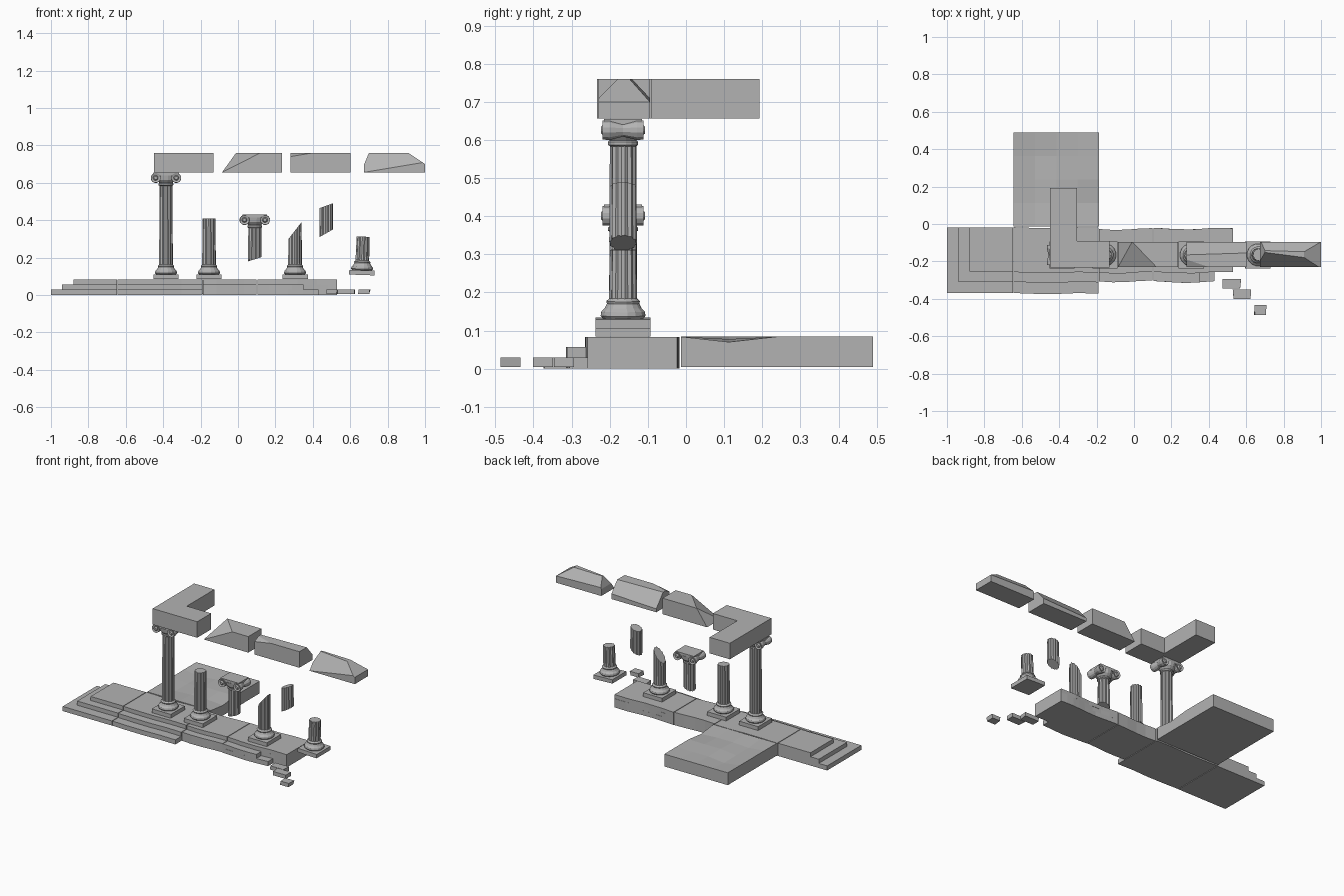
import bpy, bmesh, math, random
from mathutils import Vector, Matrix

random.seed(4)
cube = bpy.data.objects.get("Cube")
if cube:
    bpy.data.objects.remove(cube, do_unlink=True)

stone = bpy.data.materials.new("grey_stone")
stone.use_nodes = True
stone.diffuse_color = (0.45, 0.45, 0.45, 1)
stone.node_tree.nodes["Principled BSDF"].inputs["Base Color"].default_value = stone.diffuse_color


def finish(bm, name, location=(0, 0, 0), tilt=0):
    bmesh.ops.recalc_face_normals(bm, faces=bm.faces)
    mesh = bpy.data.meshes.new(name)
    bm.to_mesh(mesh)
    bm.free()
    mesh.materials.append(stone)
    obj = bpy.data.objects.new(name, mesh)
    obj.location = location
    obj.rotation_euler.y = tilt
    bpy.context.collection.objects.link(obj)
    return obj


def add_box(bm, xs, ys, zs):
    low, high = (Vector(c) for c in zip(xs, ys, zs))
    mat = Matrix.Translation((low + high) / 2) @ Matrix.Diagonal((high - low).to_4d())
    return bmesh.ops.create_cube(bm, size=1, matrix=mat)["verts"]


def loft(bm, rings, sides, groove=1.0, matrix=Matrix()):
    """Stack (height, radius) rings; groove scales every second corner."""
    loops = []
    for z, r in rings:
        loop = []
        for i in range(sides):
            a = math.tau * (i + 0.5) / sides
            k = r * (groove if i % 2 else 1)
            loop.append(bm.verts.new(matrix @ Vector((k * math.cos(a), k * math.sin(a), z))))
        loops.append(loop)
    for a, b in zip(loops, loops[1:]):
        for i in range(sides):
            j = (i + 1) % sides
            bm.faces.new((a[i], a[j], b[j], b[i]))
    bm.faces.new(loops[0][::-1])
    bm.faces.new(loops[-1])


def chop(bm, points, keep):
    """Cut along the plane of three points, keeping the side holding keep."""
    a, b, c = map(Vector, points)
    n = (b - a).cross(c - a).normalized()
    if n.dot(Vector(keep) - a) > 0:
        n.negate()
    bmesh.ops.bisect_plane(bm, geom=bm.verts[:] + bm.edges[:] + bm.faces[:],
                           dist=1e-5, plane_co=a, plane_no=n, clear_outer=True)
    bmesh.ops.holes_fill(bm, edges=bm.edges[:], sides=0)


# Stepped platform, one object per paved section
def steps(name, layers, wear=0):
    bm = bmesh.new()
    for xs, ys, zs in layers:
        add_box(bm, xs, ys, zs)
    if wear:
        along = [e for e in bm.edges if abs(e.verts[0].co.x - e.verts[1].co.x) > 0.1]
        bmesh.ops.subdivide_edges(bm, edges=along, cuts=3)
        for v in bm.verts:
            v.co.y += wear * math.sin(v.co.x * 17)
    return finish(bm, name)


LOW, MID, TOP = (0, 0.03), (0.03, 0.057), (0.057, 0.083)
steps("platform_corner", [
    ((-1, -0.647), (-0.37, -0.02), LOW),
    ((-0.94, -0.647), (-0.307, -0.02), MID),
    ((-0.88, -0.647), (-0.255, -0.02), TOP)])
steps("platform_front", [
    ((-0.643, -0.19), (-0.372, -0.02), LOW),
    ((-0.643, -0.19), (-0.312, -0.02), MID),
    ((-0.643, -0.19), (-0.26, -0.02), TOP)], 0.003)
steps("platform_middle", [
    ((-0.186, 0.1), (-0.307, -0.027), (0, 0.057)),
    ((-0.186, 0.1), (-0.26, -0.027), TOP)], 0.005)
steps("platform_broken_end", [
    ((0.104, 0.43), (-0.31, -0.025), LOW),
    ((0.104, 0.35), (-0.31, -0.025), MID),
    ((0.35, 0.53), (-0.26, -0.025), (0, 0.057)),
    ((0.104, 0.53), (-0.26, -0.025), TOP)], 0.005)

# Sunken paving slab behind the platform
bm = bmesh.new()
add_box(bm, (-0.643, -0.187), (-0.013, 0.49), (0.004, 0.084))
bmesh.ops.subdivide_edges(bm, edges=bm.edges[:], cuts=3, use_grid_fill=True)
for v in bm.verts:
    inner = abs(v.co.x + 0.415) < 0.2 and 0.02 < v.co.y < 0.45
    if v.co.z > 0.08 and inner:
        v.co.z -= random.uniform(0, 0.016)
    elif v.co.z > 0.08 and v.co.x > -0.2 and 0.05 < v.co.y < 0.2:
        v.co.z -= 0.014
finish(bm, "rear_slab")

# Fallen rubble blocks
for i, (x, y, w) in enumerate([(0.522, -0.32, 0.095), (0.576, -0.375, 0.092), (0.675, -0.46, 0.06)]):
    bm = bmesh.new()
    for v in add_box(bm, (x - w / 2, x + w / 2), (y - 0.026, y + 0.026), (0.005, 0.03)):
        v.co.x += random.uniform(-0.004, 0.004)
    finish(bm, f"rubble_block_{i + 1}")


# Columns, built from their own foot upward
def add_foot(bm):
    add_box(bm, (-0.068, 0.068), (-0.072, 0.072), (0, 0.025))
    loft(bm, [(0.025, 0.054), (0.032, 0.06), (0.043, 0.058), (0.052, 0.049),
              (0.064, 0.043), (0.07, 0.045), (0.078, 0.036)], 16)


def add_shaft(bm, bottom, top):
    loft(bm, [(bottom, 0.037), (top, 0.035)], 24, 0.88)


def add_capital(bm):
    loft(bm, [(0.498, 0.034), (0.502, 0.04), (0.51, 0.04), (0.514, 0.036),
              (0.53, 0.05), (0.555, 0.054)], 16)
    add_box(bm, (-0.066, 0.066), (-0.05, 0.05), (0.553, 0.57))
    for side in (-1, 1):
        turn = Matrix.Translation((side * 0.055, 0, 0.541)) @ Matrix.Rotation(math.pi / 2, 4, 'X')
        loft(bm, [(-0.058, 0.009), (-0.055, 0.012), (-0.05, 0.014), (-0.054, 0.026),
                  (-0.036, 0.027), (0, 0.018), (0.036, 0.027), (0.054, 0.026),
                  (0.05, 0.014), (0.055, 0.012), (0.058, 0.009)], 12, 1, turn)


def column(name, x, z, shaft, foot=True, capital=False, cuts=(), tilt=0):
    bm = bmesh.new()
    add_shaft(bm, *shaft)
    middle = (0, 0, sum(shaft) / 2)
    for c in cuts:
        chop(bm, c, middle)
    if foot:
        add_foot(bm)
    if capital:
        add_capital(bm)
    finish(bm, name, (x, -0.165, z), tilt)


def slope(left, right, lean=0.0):
    """Three points of a sloping break across a shaft."""
    r = 0.035
    return ((-r, -r, left), (r, -r, right), (-r, r, left + lean))


column("whole_column", -0.385, 0.085, (0.07, 0.51), capital=True)
column("cut_column", -0.155, 0.085, (0.07, 0.325))
column("hanging_capital", 0.09, -0.14, (0.3, 0.51), foot=False, capital=True,
       cuts=[slope(0.32, 0.342)])
column("jagged_column", 0.305, 0.085, (0.07, 0.4), cuts=[slope(0.215, 0.305)])
column("shaft_fragment", 0.472, 0.3, (0, 0.22), foot=False,
       cuts=[slope(0.01, 0.05), slope(0.165, 0.19)])
column("short_column", 0.662, 0.107, (0.07, 0.205), tilt=math.radians(2))

# Corner lintel, an extruded L outline
bm = bmesh.new()
outline = [(-0.45, -0.233), (-0.13, -0.233), (-0.13, -0.09), (-0.305, -0.09),
           (-0.305, 0.193), (-0.45, 0.193)]
face = bm.faces.new([bm.verts.new((x, y, 0.656)) for x, y in outline])
up = bmesh.ops.extrude_face_region(bm, geom=[face])["geom"]
bmesh.ops.translate(bm, verts=[g for g in up if isinstance(g, bmesh.types.BMVert)], vec=(0, 0, 0.104))
finish(bm, "corner_lintel")

# Broken lintel blocks
F, B, LO, HI = -0.23, -0.095, 0.656, 0.76


def lintel(name, xs, cuts):
    bm = bmesh.new()
    add_box(bm, xs, (F, B), (LO, HI))
    for c in cuts:
        chop(bm, c, (sum(xs) / 2, -0.16, LO + 0.02))
    finish(bm, name)


lintel("lintel_second", (-0.085, 0.235), [
    ((-0.085, F, LO), (-0.085, B, LO), (-0.01, B, HI)),
    ((-0.085, F, LO), (0.12, F, HI), (-0.01, B, HI))])
lintel("lintel_third", (0.28, 0.602), [
    ((0.28, -0.165, HI), (0.6, -0.155, HI), (0.6, B, 0.69)),
    ((0.28, F, 0.74), (0.4, F, HI), (0.28, -0.19, HI))])
lintel("lintel_fourth", (0.675, 1), [
    ((0.91, F, HI), (0.91, B, HI), (1, B, 0.7)),
    ((0.675, F, LO), (1, F, 0.71), (0.8, -0.165, HI)),
    ((0.675, B, 0.71), (1, B, 0.7), (0.8, -0.145, HI)),
    ((0.675, F, 0.7), (0.675, B, 0.7), (0.7, B, HI))])
